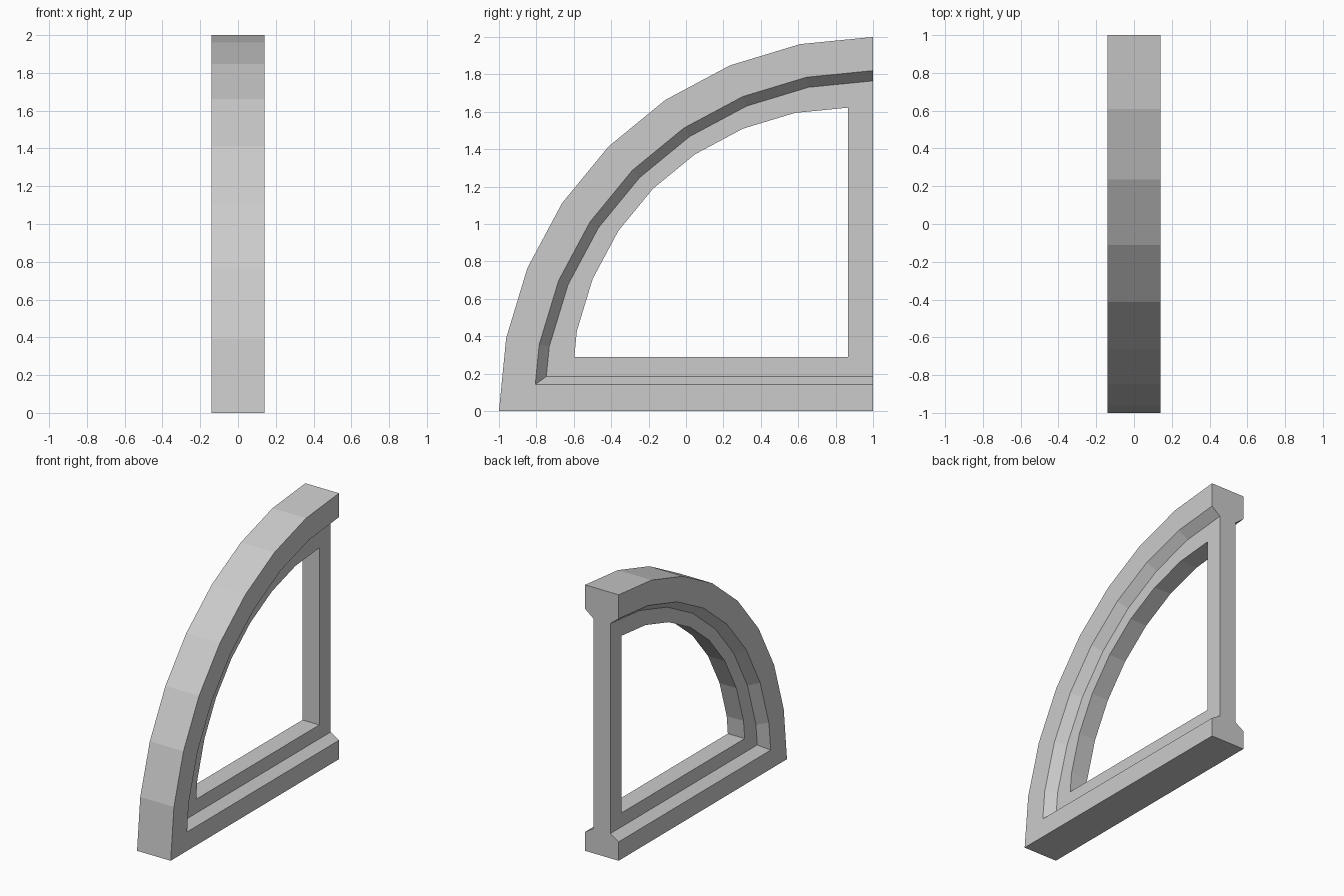
import bpy
import bmesh
from math import sin, cos, pi

cube = bpy.data.objects.get("Cube")
if cube:
    bpy.data.objects.remove(cube, do_unlink=True)

SEGMENTS = 8


def clip(a, b, axis, value):
    """Point on the line a-b where the given coordinate equals value."""
    t = (value - a[axis]) / (b[axis] - a[axis])
    return tuple(p + (q - p) * t for p, q in zip(a, b))


def quarter_ring(radius, base, right=1.0, centre=(1.0, 0.0)):
    """Quarter-circle outline cut off at a sill height and a right edge."""
    angles = [pi / 2 * i / SEGMENTS for i in range(SEGMENTS + 1)]
    arc = [(centre[0] - radius * cos(a), centre[1] + radius * sin(a)) for a in angles]
    arc[0] = clip(arc[0], arc[1], 1, base)
    arc[-1] = clip(arc[-2], arc[-1], 0, right)
    return arc + [(right, base)]


# Half thickness and outline of each step, from outer edge to opening
steps = [
    (0.14, quarter_ring(2.0, 0.0)),
    (0.14, quarter_ring(1.82, 0.142)),
    (0.07, quarter_ring(1.765, 0.185)),
    (0.07, quarter_ring(1.484, 0.29, 0.866, (0.872, 0.1385))),
]

bm = bmesh.new()
sides = [[[bm.verts.new((s * x, y, z)) for y, z in ring] for x, ring in steps]
         for s in (1, -1)]
count = SEGMENTS + 2
TOP, CORNER = SEGMENTS, SEGMENTS + 1


def strip(a, b, closed, skip=None):
    """Quads between two matching rows of vertices."""
    n = len(a)
    for i in range(n if closed else n - 1):
        if i != skip:
            j = (i + 1) % n
            bm.faces.new((a[i], a[j], b[j], b[i]))


# Rim, chamfer and inner frame on both sides
for rings in sides:
    strip(rings[0], rings[1], True, TOP)
    strip(rings[1], rings[2], True, TOP)
    strip(rings[2], rings[3], True)

# Outer edge and the reveal of the opening
strip(sides[0][0], sides[1][0], True, TOP)
strip(sides[0][3], sides[1][3], True)

# Flat straight end
ends = [[r[k][TOP] for k in range(3)] + [r[k][CORNER] for k in (2, 1, 0)] for r in sides]
strip(ends[0], ends[1], False)

bmesh.ops.recalc_face_normals(bm, faces=bm.faces)
mesh = bpy.data.meshes.new("quarter_arch_window_frame")
bm.to_mesh(mesh)
bm.free()

frame = bpy.data.objects.new("quarter_arch_window_frame", mesh)
bpy.context.collection.objects.link(frame)

# Plain grey finish
grey = bpy.data.materials.new("light_grey")
grey.use_nodes = True
colour = (0.6, 0.6, 0.6, 1.0)
grey.diffuse_color = colour
grey.node_tree.nodes["Principled BSDF"].inputs["Base Color"].default_value = colour
mesh.materials.append(grey)
